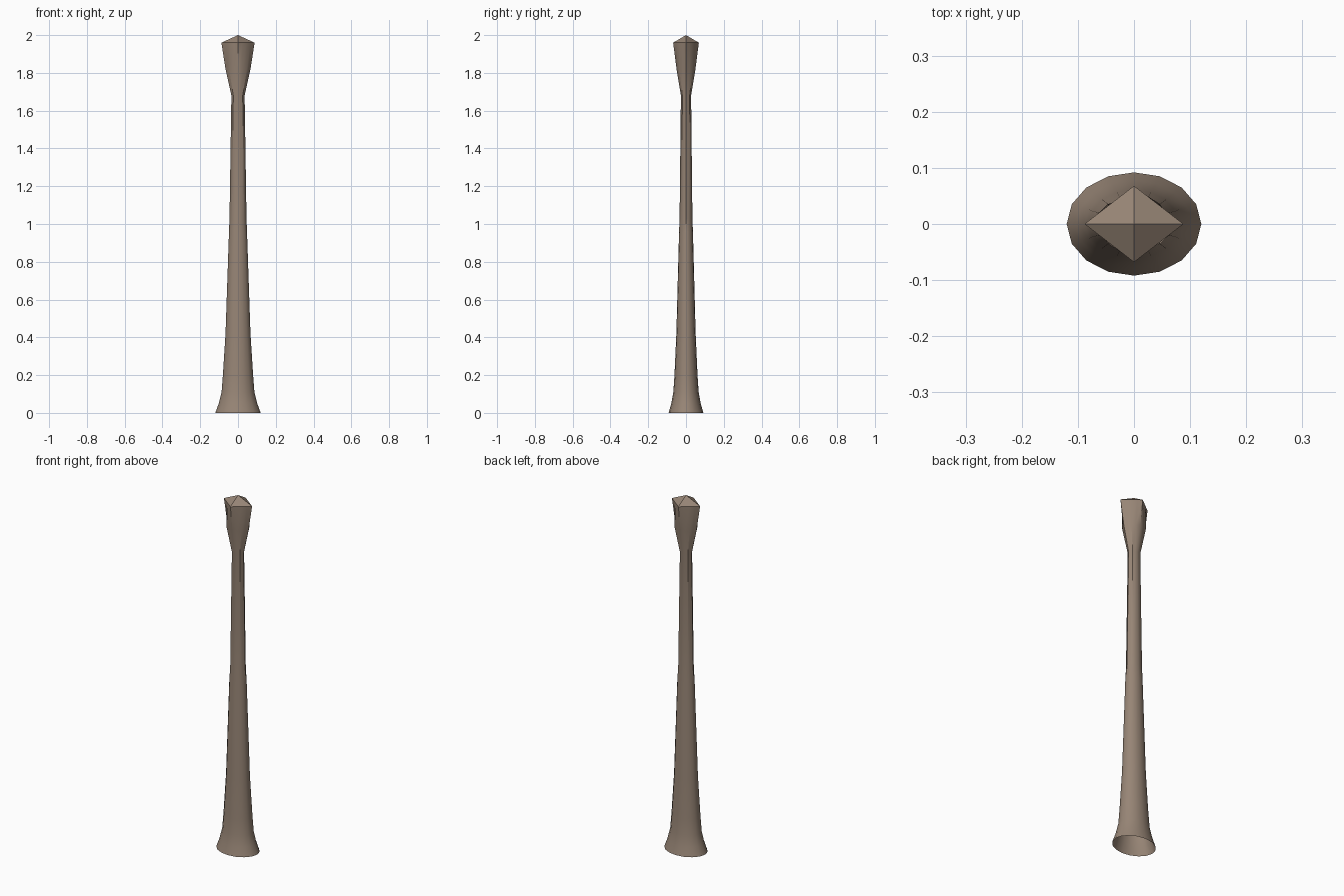
import bpy, bmesh, math

if "Cube" in bpy.data.objects:
    bpy.data.objects.remove(bpy.data.objects["Cube"])

N = 16

mat = bpy.data.materials.new("weathered brown")
mat.diffuse_color = (0.31, 0.235, 0.18, 1)
mat.use_nodes = True
mat.node_tree.nodes["Principled BSDF"].inputs["Base Color"].default_value = mat.diffuse_color


def ring_points(rx, ry, z, sides):
    """N points lying on the outline of an elliptical polygon with fewer sides."""
    step = N // sides
    pts = []
    for i in range(N):
        k, f = i // step, (i % step) / step
        a, b = (2 * math.pi * (k + j) / sides for j in (0, 1))
        pts.append((rx * ((1 - f) * math.cos(a) + f * math.cos(b)),
                    ry * ((1 - f) * math.sin(a) + f * math.sin(b)), z))
    return pts


# Profile: half width, half depth, height, number of sides
profile = [
    (0.120, 0.092, 0.00, 16),   # flared foot, open below
    (0.102, 0.078, 0.05, 16),
    (0.087, 0.067, 0.11, 16),
    (0.080, 0.061, 0.20, 16),
    (0.066, 0.051, 0.42, 16),
    (0.048, 0.037, 0.95, 16),
    (0.045, 0.034, 1.03, 8),    # slimmer neck
    (0.035, 0.027, 1.68, 8),
    (0.066, 0.050, 1.82, 8),    # flaring head
    (0.088, 0.068, 1.96, 4),    # diamond rim
]

bm = bmesh.new()
rings = [[bm.verts.new(p) for p in ring_points(*row)] for row in profile]
for lo, hi in zip(rings, rings[1:]):
    for i in range(N):
        j = (i + 1) % N
        bm.faces.new((lo[i], lo[j], hi[j], hi[i]))

# Shallow pyramid cap
apex = bm.verts.new((0, 0, 2.0))
for i in range(N):
    bm.faces.new((rings[-1][i], rings[-1][(i + 1) % N], apex))

mesh = bpy.data.meshes.new("post")
bm.to_mesh(mesh)
bm.free()
mesh.materials.append(mat)
post = bpy.data.objects.new("post", mesh)
bpy.context.collection.objects.link(post)

bpy.context.view_layer.objects.active = post
post.select_set(True)
bpy.ops.object.shade_smooth_by_angle(angle=math.radians(40))
